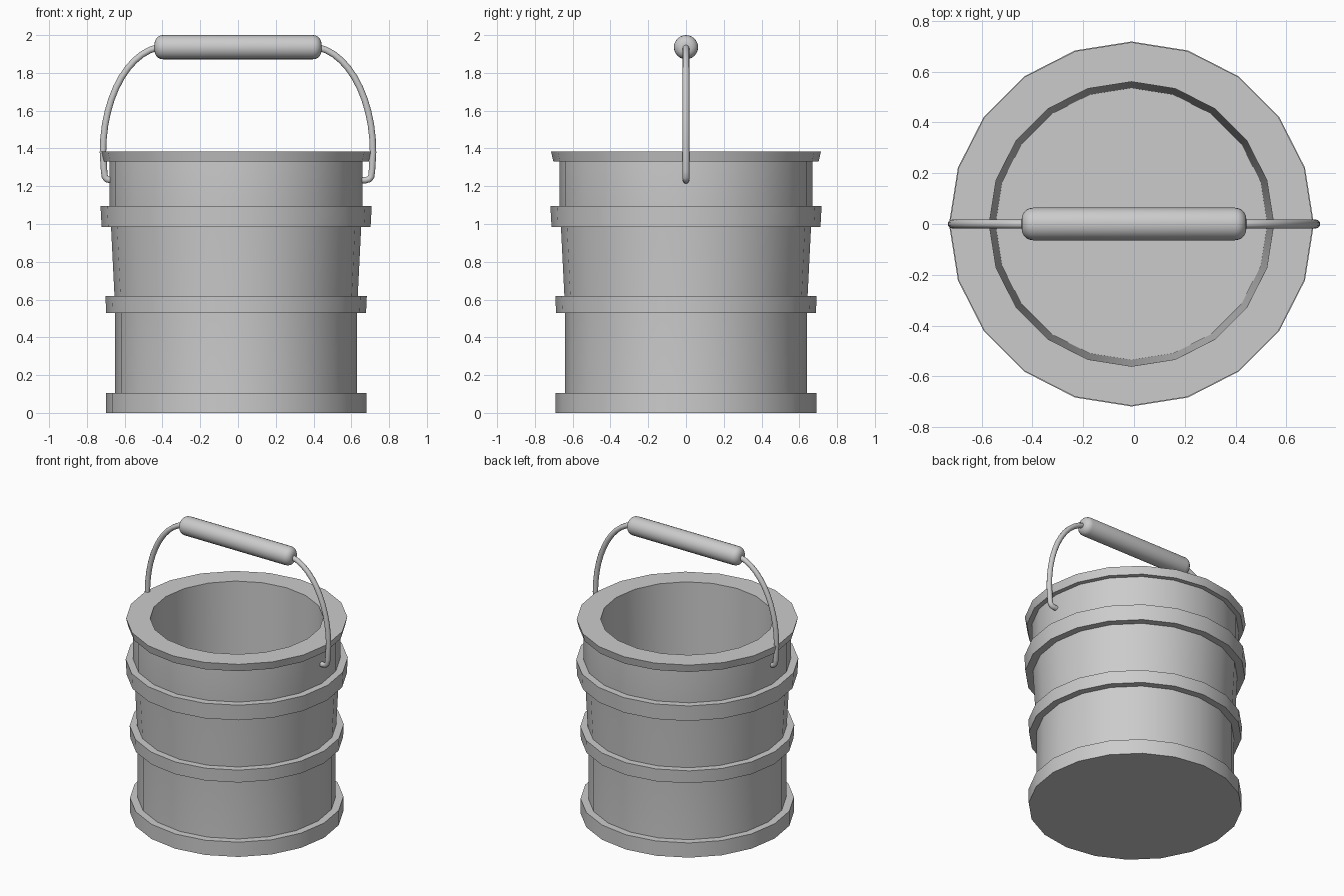
import bpy, bmesh, math

if "Cube" in bpy.data.objects:
    bpy.data.objects.remove(bpy.data.objects["Cube"])

CX = -0.01   # the tub sits a touch left of the handle centre


def lathe(name, profile, sides, cx=0.0, cz=0.0, axis='Z', closed=False, angle=30):
    """Spin (radius, height) points around an axis; radius 0 makes a pole."""
    bm = bmesh.new()
    rings = []
    for r, h in profile:
        ring = []
        for i in range(1 if r == 0 else sides):
            a = 2 * math.pi * i / sides
            u, v = r * math.cos(a), r * math.sin(a)
            co = (cx + u, v, cz + h) if axis == 'Z' else (cx + h, u, cz + v)
            ring.append(bm.verts.new(co))
        rings.append(ring)
    pairs = list(zip(rings, rings[1:]))
    if closed:
        pairs.append((rings[-1], rings[0]))
    for a, b in pairs:
        for i in range(sides):
            j = (i + 1) % sides
            quad = [a[i % len(a)], a[j % len(a)], b[j % len(b)], b[i % len(b)]]
            bm.faces.new(list(dict.fromkeys(quad)))
    bmesh.ops.recalc_face_normals(bm, faces=bm.faces)
    mesh = bpy.data.meshes.new(name)
    bm.to_mesh(mesh)
    bm.free()
    ob = bpy.data.objects.new(name, mesh)
    bpy.context.collection.objects.link(ob)
    smooth(ob, angle)
    return ob


def smooth(ob, angle):
    bpy.ops.object.select_all(action='DESELECT')
    ob.select_set(True)
    bpy.context.view_layer.objects.active = ob
    bpy.ops.object.shade_smooth_by_angle(angle=math.radians(angle))


# Tub: outer wall, flat lip, sloping inner wall and floor
lathe("tub", [
    (0, 0), (0.69, 0), (0.69, 0.105), (0.64, 0.105), (0.64, 0.56),
    (0.643, 0.60), (0.665, 1.04), (0.67, 1.09), (0.67, 1.33),
    (0.702, 1.33), (0.715, 1.385), (0.56, 1.385), (0.535, 0.10), (0, 0.10),
], 20, CX)

# Hoops around the tub
for name, z0, z1, r0, r1 in (("lower_hoop", 0.53, 0.62, 0.688, 0.692),
                             ("upper_hoop", 0.985, 1.095, 0.712, 0.718)):
    lathe(name, [(r0, z0), (r1, z1), (0.62, z1), (0.62, z0)], 20, CX, closed=True)

# Bail wire on each side: hook into the wall, then an elliptical sweep to the grip
path = [(0.64, 1.232), (0.675, 1.232), (0.695, 1.237), (0.705, 1.25), (0.709, 1.28)]
for i in range(13):
    t = math.pi / 2 * i / 12
    path.append((0.38 + 0.335 * math.cos(t), 1.38 + 0.56 * math.sin(t)))
for side, s in (("left", -1), ("right", 1)):
    curve = bpy.data.curves.new("handle_wire_" + side, 'CURVE')
    curve.dimensions = '3D'
    curve.bevel_depth = 0.018
    curve.bevel_resolution = 3
    curve.use_fill_caps = True
    spline = curve.splines.new('POLY')
    spline.points.add(len(path) - 1)
    for p, (x, z) in zip(spline.points, path):
        p.co = (s * x, 0, z, 1)
    wire = bpy.data.objects.new("handle_wire_" + side, curve)
    bpy.context.collection.objects.link(wire)
    bpy.ops.object.select_all(action='DESELECT')
    wire.select_set(True)
    bpy.context.view_layer.objects.active = wire
    bpy.ops.object.convert(target='MESH')
    smooth(bpy.context.object, 40)

# Grip: cylinder along x with rounded ends
R, L, B = 0.064, 0.442, 0.045
end = [(R - B + B * math.cos(t), L - B + B * math.sin(t))
       for t in (math.pi / 2 * k / 5 for k in range(6))]
profile = [(0, -L)] + [(r, -h) for r, h in reversed(end)] + end + [(0, L)]
lathe("handle_grip", profile, 24, 0.0, 1.936, axis='X', angle=40)
